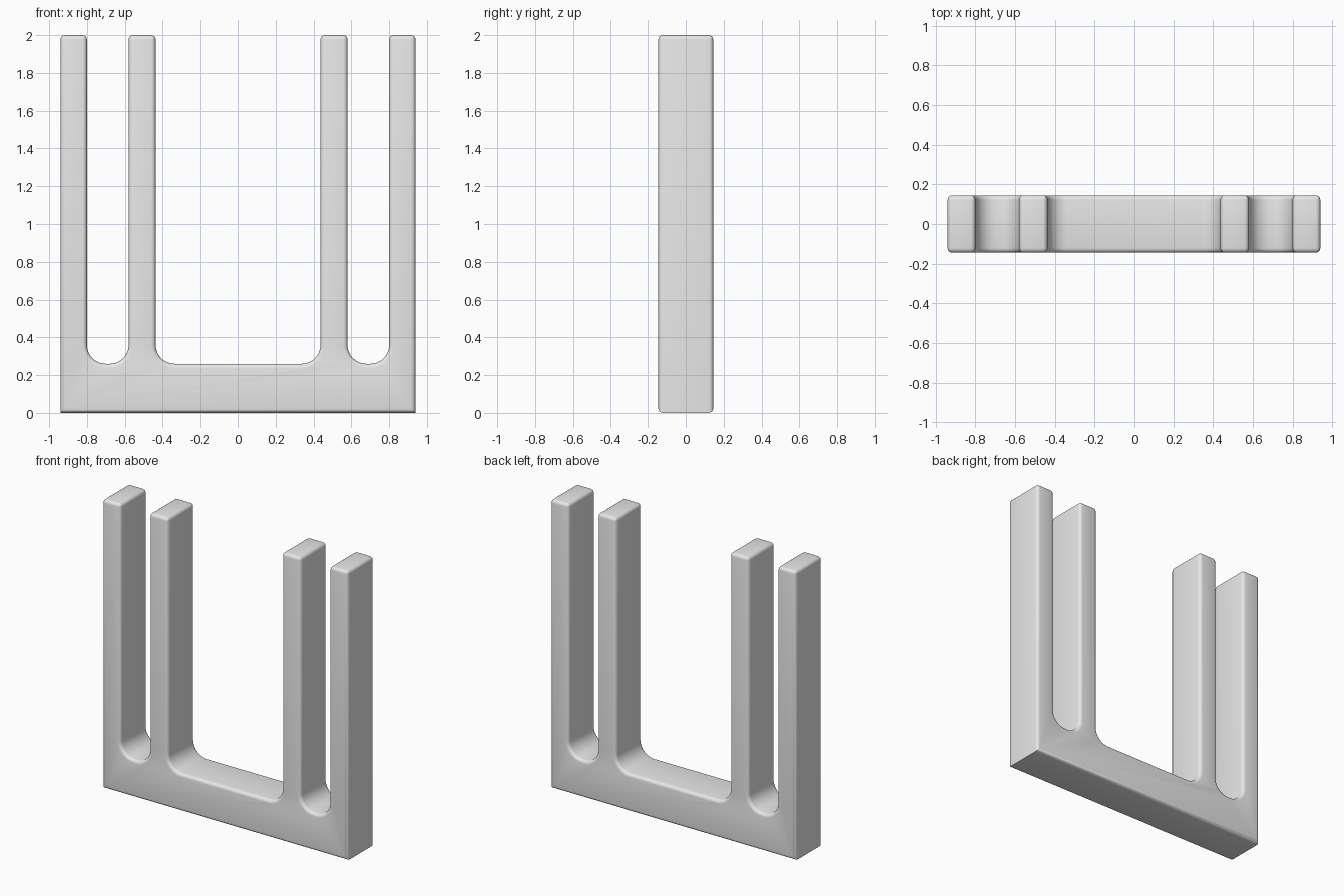
import bpy, bmesh, math

if "Cube" in bpy.data.objects:
    bpy.data.objects.remove(bpy.data.objects["Cube"])

HALF_DEPTH = 0.145
FLOOR, TOP, FILLET, ROUND = 0.26, 2.0, 0.10, 0.023
POSTS = [(-0.94, -0.80), (-0.58, -0.437), (0.437, 0.58), (0.80, 0.94)]

grey = bpy.data.materials.new("plain grey")
grey.diffuse_color = (0.8, 0.8, 0.8, 1)
grey.use_nodes = True
grey.node_tree.nodes["Principled BSDF"].inputs["Base Color"].default_value = grey.diffuse_color


def arc(cx, cz, start, end, steps=10):
    """Points of a fillet arc, angles in degrees."""
    return [(cx + FILLET * math.cos(math.radians(start + (end - start) * i / steps)),
             cz + FILLET * math.sin(math.radians(start + (end - start) * i / steps)))
            for i in range(steps + 1)]


# Outline: base, four posts and filleted gaps between them
outline = [(0.94, 0), (-0.94, 0)]
for i, (left, right) in enumerate(POSTS):
    outline += [(left, TOP), (right, TOP)]
    if i < len(POSTS) - 1:
        nxt = POSTS[i + 1][0]
        outline += arc(right + FILLET, FLOOR + FILLET, 180, 270)
        outline += arc(nxt - FILLET, FLOOR + FILLET, 270, 360)

# Extrude the outline through the depth
bm = bmesh.new()
face = bm.faces.new([bm.verts.new((x, -HALF_DEPTH, z)) for x, z in outline])
ext = bmesh.ops.extrude_face_region(bm, geom=[face], use_keep_orig=True)
bmesh.ops.translate(bm, vec=(0, 2 * HALF_DEPTH, 0),
                    verts=[v for v in ext["geom"] if isinstance(v, bmesh.types.BMVert)])
bmesh.ops.recalc_face_normals(bm, faces=bm.faces)

# Round the front and back rims and the post tops; keep the lower ends crisp
soft = [e for e in bm.edges
        if abs(e.verts[0].co.y - e.verts[1].co.y) < 1e-5
        or min(v.co.z for v in e.verts) > TOP - 1e-4]
bmesh.ops.bevel(bm, geom=soft, offset=ROUND, offset_type='OFFSET', segments=4,
                profile=0.5, affect='EDGES', clamp_overlap=False)

mesh = bpy.data.meshes.new("forked_stand")
bm.to_mesh(mesh)
bm.free()
stand = bpy.data.objects.new("forked_stand", mesh)
bpy.context.collection.objects.link(stand)
mesh.materials.append(grey)

# Smooth shading with sharp edges kept
bpy.context.view_layer.objects.active = stand
stand.select_set(True)
bpy.ops.object.shade_smooth_by_angle(angle=math.radians(35))
